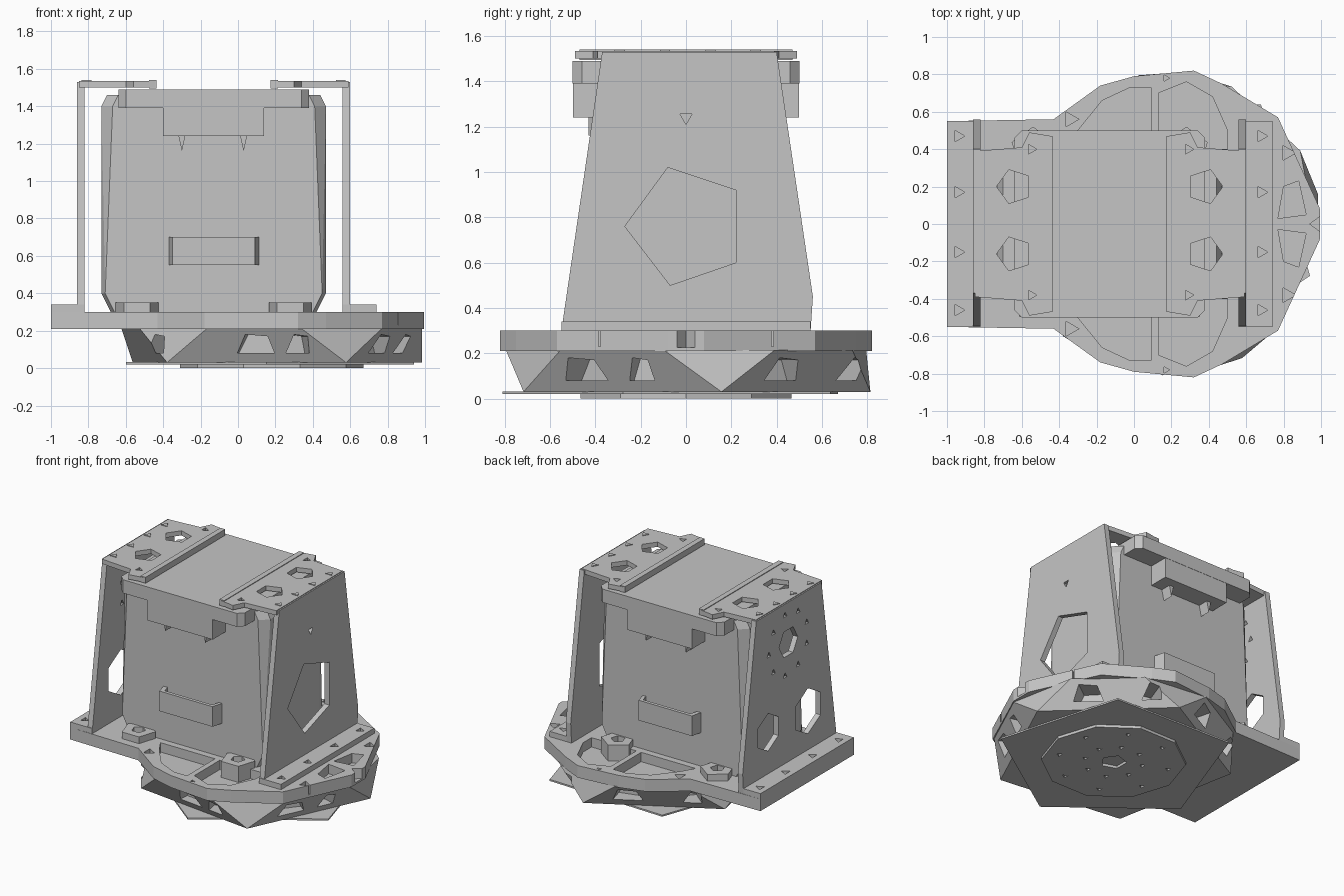
import bpy, bmesh
from math import sin, cos, radians, pi
from mathutils import Matrix

if "Cube" in bpy.data.objects:
    bpy.data.objects.remove(bpy.data.objects["Cube"])

CX, MID = 0.18, -0.13      # centre of the round base, centre of the body
WALL = 0.35                # half depth of the body

grey = bpy.data.materials.new("plain grey")
grey.use_nodes = True
GREY = (0.56, 0.56, 0.56, 1)
grey.diffuse_color = GREY
grey.node_tree.nodes["Principled BSDF"].inputs["Base Color"].default_value = GREY


def place(axis, u, v, w):
    return {"x": (w, u, v), "y": (u, w, v), "z": (u, v, w)}[axis]


def add_prism(bm, pts, lo, hi, axis="z"):
    low = [bm.verts.new(place(axis, u, v, lo)) for u, v in pts]
    high = [bm.verts.new(place(axis, u, v, hi)) for u, v in pts]
    bm.faces.new(low)
    bm.faces.new(high)
    n = len(pts)
    for i in range(n):
        j = (i + 1) % n
        bm.faces.new((low[i], low[j], high[j], high[i]))


def finish(bm, name):
    bmesh.ops.recalc_face_normals(bm, faces=bm.faces)
    mesh = bpy.data.meshes.new(name)
    bm.to_mesh(mesh)
    bm.free()
    mesh.materials.append(grey)
    ob = bpy.data.objects.new(name, mesh)
    bpy.context.scene.collection.objects.link(ob)
    return ob


def part(name, *prisms):
    bm = bmesh.new()
    for p in prisms:
        add_prism(bm, *p)
    return finish(bm, name)


def cut(ob, cutter):
    """Cut with a helper object, then bake the result and drop the helper."""
    cutter.hide_render = True
    mod = ob.modifiers.new("cut", "BOOLEAN")
    mod.operation, mod.solver, mod.object = "DIFFERENCE", "EXACT", cutter
    bpy.context.view_layer.update()
    deps = bpy.context.evaluated_depsgraph_get()
    mesh = bpy.data.meshes.new_from_object(ob.evaluated_get(deps))
    ob.modifiers.clear()
    ob.data = mesh
    bpy.data.objects.remove(cutter)


def rect(u0, u1, v0, v1):
    return [(u0, v0), (u1, v0), (u1, v1), (u0, v1)]


def ngon(n, u, v, r, start=0):
    return [(u + r * cos(radians(start) + 2 * pi * i / n),
             v + r * sin(radians(start) + 2 * pi * i / n)) for i in range(n)]


def both(half):
    """Close a half outline by mirroring it across y = 0."""
    return half + [(x, -y) for x, y in reversed(half)]


def flip_y(pts):
    return [(x, -y) for x, y in pts]


# Round foot: turntable disc and five-sided base sheet
disc = part("turntable_disc", (ngon(10, CX, 0, 0.49), 0, 0.025))
cut(disc, part("disc_holes", (ngon(5, CX, 0, 0.09), -0.1, 0.02),
               *[(ngon(3, x, y, 0.022), -0.1, 0.02)
                 for r in (0.2, 0.38) for x, y in ngon(8, CX, 0, r, 20)]))
part("base_sheet", (ngon(5, CX, 0, 0.81, -92), 0.02, 0.032))

# Faceted drum, a ten-sided top drawn down to a five-sided bottom
bm = bmesh.new()
for x, y in ngon(10, CX, 0, 0.81, 29):
    bm.verts.new((x, y, 0.215))
for x, y in ngon(5, CX, 0, 0.82, 83):
    bm.verts.new((x, y, 0.03))
bmesh.ops.convex_hull(bm, input=bm.verts)
drum = finish(bm, "base_drum")

# Windows around the drum
bm = bmesh.new()
slot = [(-0.1, 0.08), (0.1, 0.08), (0.07, 0.17), (-0.05, 0.18)]
for i, angle in enumerate((-140, -97, -79, -38, -16, 36, 70, 105, 140)):
    first = len(bm.verts)
    w = 1 if i % 2 else 0.6
    add_prism(bm, [(u * w, z) for u, z in slot], 0.62, 1.0, "x")
    bm.verts.ensure_lookup_table()
    turn = Matrix.Translation((CX, 0, 0)) @ Matrix.Rotation(radians(angle), 4, "Z")
    bmesh.ops.transform(bm, matrix=turn, verts=bm.verts[first:])
cut(drum, finish(bm, "drum_windows"))

# Deck with pockets, screw holes and a notch in the rim
deck = part("deck", (both([(-1, 0.55), (-0.43, 0.56), (-0.18, 0.74), (0, 0.79),
                           (0.32, 0.82), (0.47, 0.75), (0.77, 0.57),
                           (0.995, 0.08)]), 0.21, 0.3))
pockets = [[(-0.36, 0.4), (0.09, 0.4), (0.09, 0.73), (-0.02, 0.73), (-0.17, 0.66), (-0.3, 0.5)],
           [(0.13, 0.4), (0.5, 0.4), (0.5, 0.5), (0.42, 0.68), (0.28, 0.76), (0.13, 0.7)],
           [(0.77, 0.03), (0.92, 0.05), (0.88, 0.23), (0.8, 0.2)],
           ngon(3, 0.82, 0.38, 0.045), ngon(3, -0.34, 0.56, 0.045), ngon(3, 0.17, 0.78, 0.02)]
cut(deck, part("deck_pockets", *[(p, 0.23, 0.4) for p in pockets],
               *[(flip_y(p), 0.23, 0.4) for p in pockets],
               ([(1.05, -0.08), (1.05, 0.08), (0.94, 0)], 0.225, 0.4)))

# Four mounting blocks at the foot of the body
CORNERS = [(MID + sx * 0.41, sy * 0.4) for sx in (-1, 1) for sy in (-1, 1)]
blocks = part("mounting_blocks", *[(ngon(5, x, y, 0.12, 18), 0.23, 0.35) for x, y in CORNERS])
cut(blocks, part("block_holes", *[(ngon(5, x, y, 0.05, 18), 0.28, 0.4) for x, y in CORNERS]))


# Body with narrow corner chamfers, drawn in slightly at the bottom
def octagon(hx, hy, cx, cy):
    return [(MID + x, y) for x, y in
            both([(-hx, hy - cy), (-hx + cx, hy), (hx - cx, hy), (hx, hy - cy)])]


bm = bmesh.new()
for z, hx, c in ((0.3, 0.55, 0.02), (0.4, 0.6, 0.02), (1.4, 0.6, 0.06), (1.46, 0.57, 0.06)):
    for x, y in octagon(hx, WALL, c, 0.06):
        bm.verts.new((x, y, z))
bmesh.ops.convex_hull(bm, input=bm.verts)
finish(bm, "body")

# Lid with a deep apron and two gussets at the front and back
part("lid", (octagon(0.51, 0.5, 0.04, 0.04), 1.39, 1.49))
part("lid_aprons", *[(rect(-0.4, 0.14, 1.24, 1.42), s * (WALL - 0.01), s * 0.498, "y")
                     for s in (-1, 1)])
part("apron_gussets", *[([(x - 0.02, 1.25), (x + 0.02, 1.25), (x, 1.16)],
                         s * (WALL - 0.01), s * 0.43, "y")
                        for x in (-0.3, 0.03) for s in (-1, 1)])

# Grab handles, wider where they meet the body
for name, s in (("front_handle", -1), ("back_handle", 1)):
    part(name, ([(x, s * y) for x, y in
                 ((-0.37, 0.34), (-0.35, 0.43), (0.09, 0.43), (0.115, 0.34),
                  (0.09, 0.34), (0.07, 0.405), (-0.32, 0.405), (-0.34, 0.34))], 0.55, 0.7))

# Side brackets: tapered plate, top flange and foot flange, mirrored about the body
SIDE = [(-0.55, 0.3), (0.55, 0.3), (0.56, 0.45), (0.4, 1.53), (-0.37, 1.53)]
OPENINGS = {
    1: [[(-0.27, 0.76), (-0.07, 0.5), (0.22, 0.6), (0.22, 0.92), (-0.08, 1.02)],
        ngon(3, 0, 1.24, 0.03, -90)],
    -1: [ngon(6, -0.21, 0.63, 0.17, 30), ngon(6, 0.26, 0.65, 0.14, 30), ngon(6, 0.02, 1.23, 0.11)]
        + [ngon(3, y, z, 0.025, 90) for y, z in ngon(9, 0.02, 1.22, 0.23)],
}


def span(s, a, b):
    return sorted((MID + s * a, MID + s * b))


for side, s in (("left", 1), ("right", -1)):
    plate = part(side + "_side_plate", (SIDE, *span(s, 0.69, 0.73), "x"))
    cut(plate, part("plate_holes", *[(p, *span(s, 0.6, 0.8), "x") for p in OPENINGS[s]]))

    outline = both([(0.31, 0.47), (0.43, 0.49), (0.47, 0.41), (0.72, 0.39)])
    top = part(side + "_top_flange", ([(MID + s * x, y) for x, y in outline], 1.5, 1.535))
    cut(top, part("flange_holes",
                  *[(ngon(5, MID + s * 0.51, y, 0.095, 90 - s * 90), 1.4, 1.6) for y in (-0.16, 0.2)],
                  *[(ngon(3, MID + s * 0.42, y, 0.03), 1.4, 1.6) for y in (-0.38, 0.4)]))
    part(side + "_flange_bar", (rect(*span(s, 0.305, 0.345), -0.47, 0.47), 1.495, 1.54))

    foot = part(side + "_foot_flange", (rect(*span(s, 0.69, 0.87), -0.55, 0.55), 0.3, 0.34))
    cut(foot, part("foot_holes", *[(ngon(3, MID + s * 0.81, y, 0.035), 0.31, 0.4)
                                   for y in (-0.46, -0.15, 0.17, 0.47)]))
    # Screw heads along the upper edge of the plate
    part(side + "_edge_screws", *[(ngon(3, MID + s * 0.68, y, 0.03, 90), 1.52, 1.54)
                                  for y in (-0.3, -0.1, 0.1, 0.3)])
